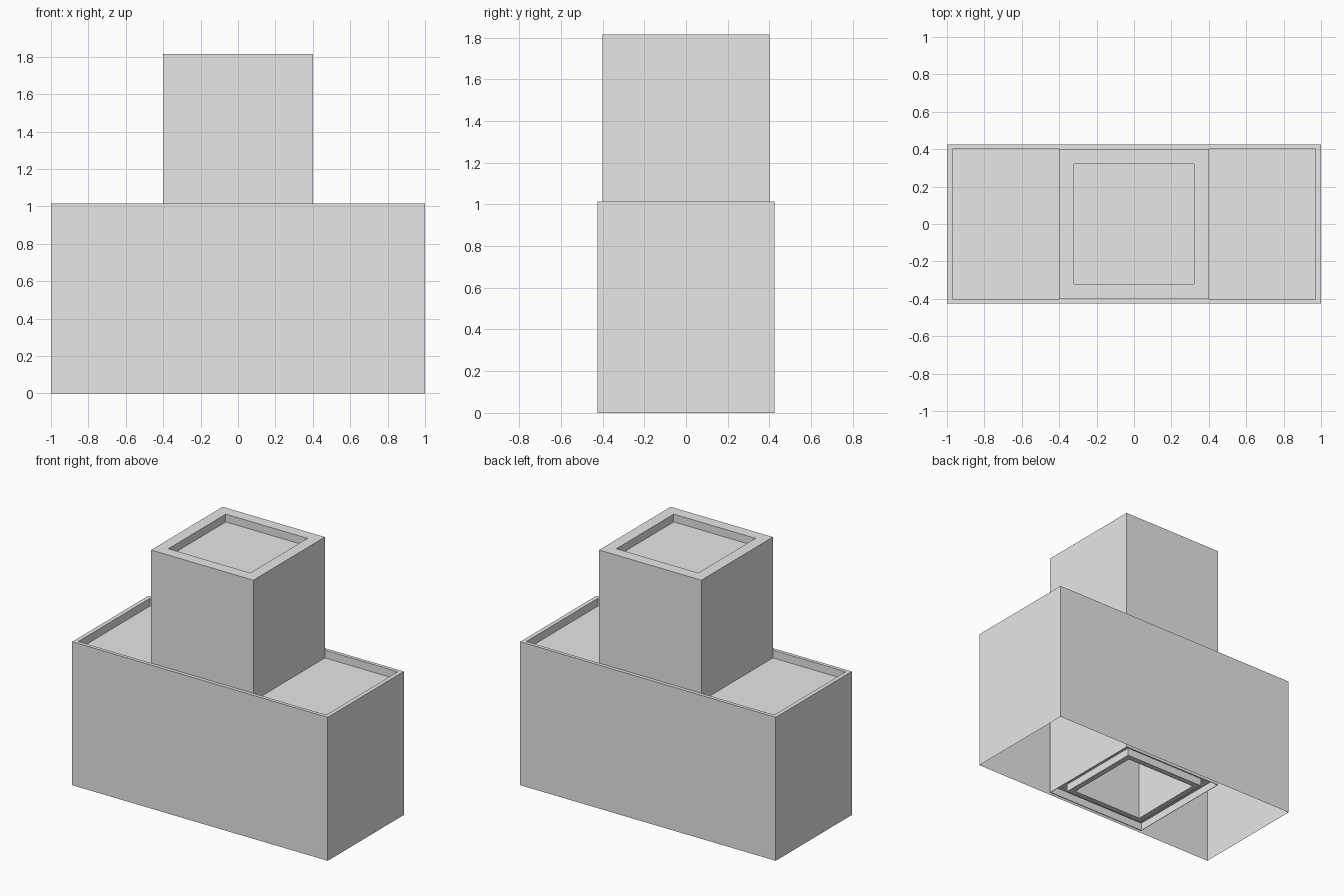
import bpy
import bmesh

cube = bpy.data.objects.get("Cube")
if cube:
    bpy.data.objects.remove(cube, do_unlink=True)

# Plain grey material
grey = bpy.data.materials.new("plain_grey")
grey.use_nodes = True
colour = (0.8, 0.8, 0.8, 1)
grey.diffuse_color = colour
grey.node_tree.nodes["Principled BSDF"].inputs["Base Color"].default_value = colour


def rectangular_loft(name, profile, cap_start=False):
    """Bridge rectangles given as (half width, half depth, height)."""
    bm = bmesh.new()
    rings = []
    for hx, hy, z in profile:
        rings.append([bm.verts.new((sx * hx, sy * hy, z))
                      for sx, sy in ((-1, -1), (1, -1), (1, 1), (-1, 1))])
    for a, b in zip(rings, rings[1:]):
        for i in range(4):
            j = (i + 1) % 4
            bm.faces.new((a[i], a[j], b[j], b[i]))
    bm.faces.new(rings[-1])
    if cap_start:
        bm.faces.new(rings[0][::-1])
    mesh = bpy.data.meshes.new(name)
    bm.to_mesh(mesh)
    bm.free()
    mesh.materials.append(grey)
    obj = bpy.data.objects.new(name, mesh)
    bpy.context.collection.objects.link(obj)
    return obj


# Wide lower block: thin walls, open underneath, sunken top
base_top, recess = 1.015, 0.055
rectangular_loft("base_block", [
    (1, 0.425, 0),
    (1, 0.425, base_top),
    (0.97, 0.4, base_top),
    (0.97, 0.4, base_top - recess),
])

# Square tower: hollow shaft, collar and groove below, sunken top
tower_top = 1.815
outer, rim, shaft, lip = 0.4, 0.32, 0.28, 0.397
tower_profile = [
    (shaft, tower_top - 2 * recess),
    (shaft, 0),
    (rim, 0),
    (rim, recess),
    (lip, recess),
    (lip, 0),
    (outer, 0),
    (outer, tower_top),
    (rim, tower_top),
    (rim, tower_top - recess),
]
rectangular_loft("tower", [(h, h, z) for h, z in tower_profile], cap_start=True)
